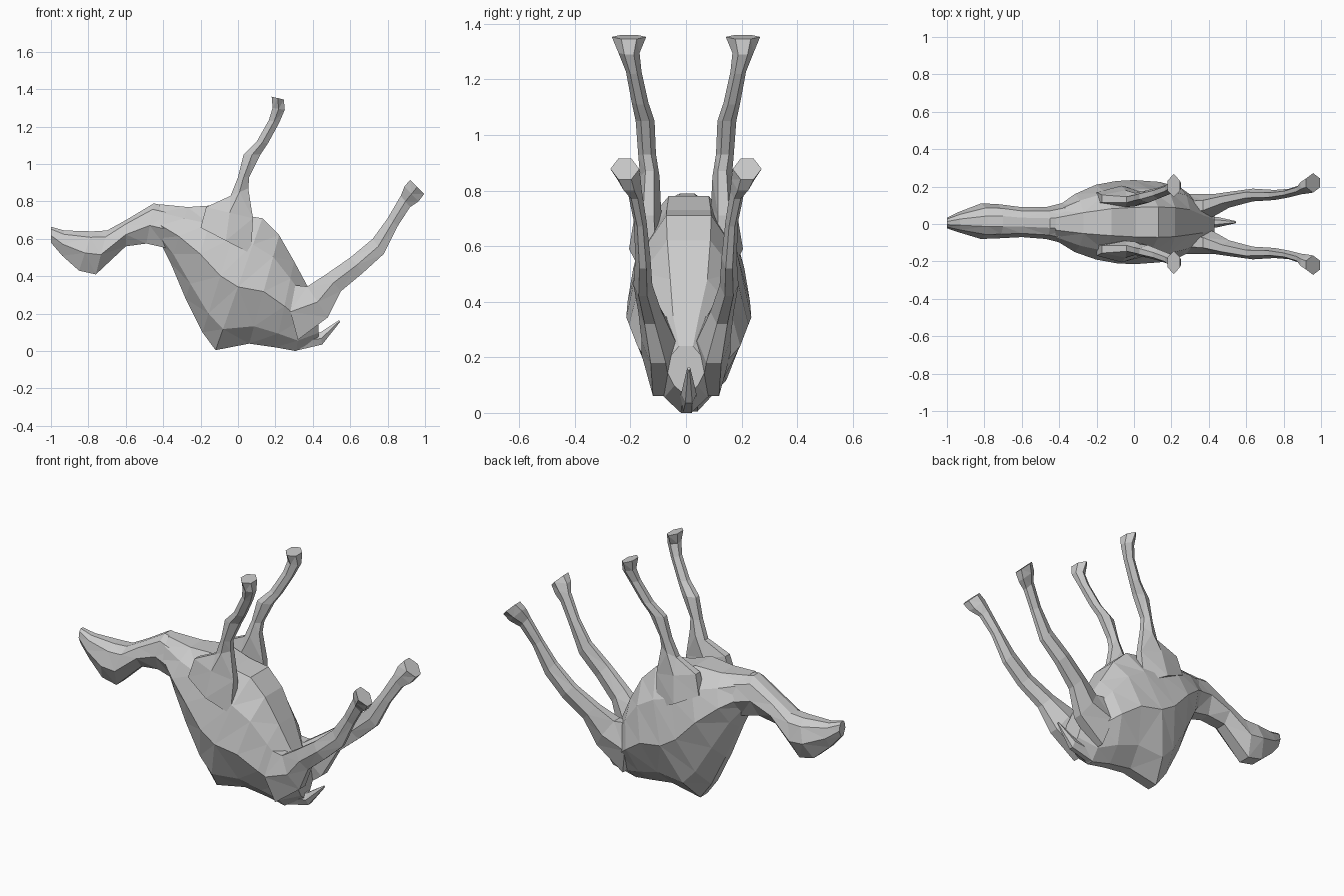
import bpy, bmesh
from mathutils import Vector

# Section profiles: (fraction from spine side to belly side, fraction of half-width)
BODY = [(0, .14), (.16, .6), (.48, 1), (.8, .78), (1, .36)]
NECK = [(0, .4), (.45, 1), (.85, .75), (1, .3)]
LIMB = [(0, .45), (.5, 1), (1, .45)]


def loft(name, stations, profile):
    """Skin flat-faced rings. Station: belly x,z, spine x,z, centre y, half-width."""
    bm = bmesh.new()
    rings = []
    for bx, bz, sx, sz, cy, w in stations:
        a, b = Vector((sx, cy, sz)), Vector((bx, cy, bz))
        pts = [a.lerp(b, t) + Vector((0, w * f, 0)) for t, f in profile]
        pts += [a.lerp(b, t) - Vector((0, w * f, 0)) for t, f in reversed(profile)]
        rings.append([bm.verts.new(p) for p in pts])
    n = len(rings[0])
    for r, s in zip(rings, rings[1:]):
        for i in range(n):
            j = (i + 1) % n
            bm.faces.new((r[i], r[j], s[j], s[i]))
    bm.faces.new(rings[0])
    bm.faces.new(rings[-1][::-1])
    bmesh.ops.recalc_face_normals(bm, faces=bm.faces[:])
    bmesh.ops.triangulate(bm, faces=bm.faces[:])
    mesh = bpy.data.meshes.new(name)
    bm.to_mesh(mesh)
    bm.free()
    obj = bpy.data.objects.new(name, mesh)
    bpy.context.collection.objects.link(obj)
    return obj


def mirrored(name, stations):
    """The same limb on both sides of the body."""
    for side, s in (("left", 1), ("right", -1)):
        loft(f"{side}_{name}", [(*p[:4], s * p[4], p[5]) for p in stations], LIMB)


# Torso lying on its back, from neck base to rump
loft("torso", [
    (-.42, .785, -.41, .57, .00, .09),
    (-.27, .77, -.36, .47, .005, .155),
    (-.12, .78, -.28, .28, .01, .20),
    (.01, .73, -.19, .10, .01, .22),
    (.13, .71, -.12, .005, .01, .225),
    (.22, .62, .06, .04, .01, .215),
    (.30, .48, .20, .02, .01, .185),
    (.37, .35, .31, .0, .0, .13),
    (.43, .24, .43, .07, .0, .07),
], BODY)

# Head and neck
loft("head_and_neck", [
    (-1.0, .665, -1.0, .58, .005, .028),
    (-.93, .645, -.94, .51, .01, .055),
    (-.78, .64, -.85, .43, .015, .095),
    (-.70, .645, -.76, .41, .015, .092),
    (-.60, .70, -.60, .56, .01, .08),
    (-.45, .79, -.49, .575, .005, .085),
    (-.36, .77, -.38, .55, .005, .11),
], NECK)

# Forelegs pointing up, with broad shoulders
mirrored("foreleg", [
    (-.20, .66, .07, .52, .14, .065),
    (-.17, .77, .08, .71, .135, .045),
    (-.04, .83, .055, .87, .13, .035),
    (.0, .93, .06, .93, .14, .032),
    (.03, 1.05, .12, 1.05, .147, .034),
    (.10, 1.12, .16, 1.11, .165, .030),
    (.165, 1.235, .22, 1.22, .188, .028),
    (.185, 1.30, .25, 1.29, .205, .038),
    (.18, 1.36, .245, 1.345, .205, .062),
])

# Hind legs sweeping up from the rump
mirrored("hind_leg", [
    (.24, .36, .32, .06, .085, .075),
    (.37, .345, .48, .18, .10, .060),
    (.47, .41, .55, .32, .130, .042),
    (.60, .50, .67, .42, .155, .034),
    (.72, .60, .78, .52, .155, .027),
    (.80, .71, .855, .67, .165, .023),
    (.87, .83, .92, .77, .185, .026),
    (.89, .88, .965, .80, .205, .042),
    (.92, .915, .995, .84, .220, .052),
])

# Tail
loft("tail", [
    (.32, .10, .30, .0, .005, .035),
    (.44, .10, .45, .035, .01, .028),
    (.54, .165, .545, .155, .01, .006),
], LIMB)
